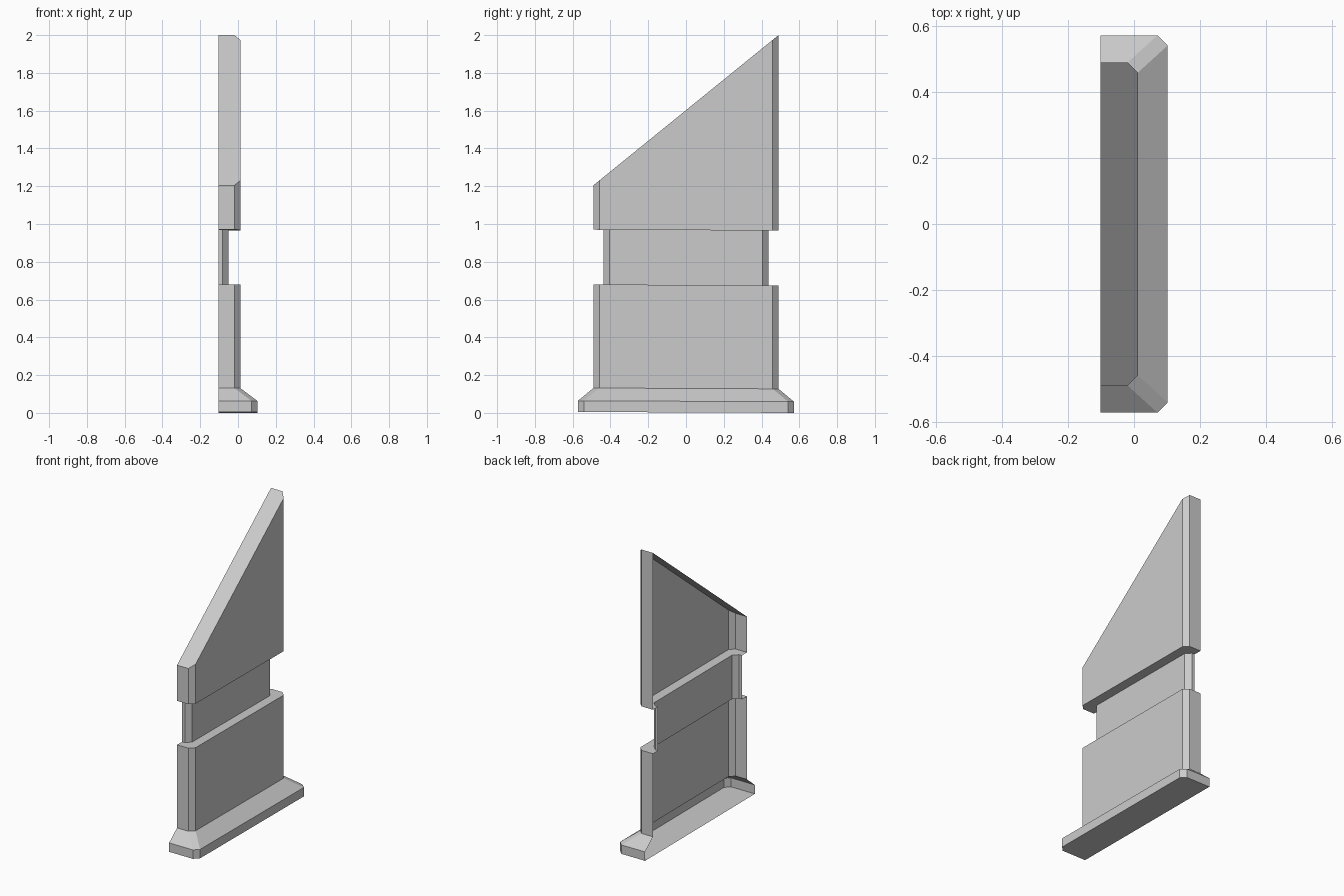
import bpy
import bmesh

if "Cube" in bpy.data.objects:
    bpy.data.objects.remove(bpy.data.objects["Cube"])

BACK, CH = -0.102, 0.031   # open back plane, corner chamfer


def outline(half_y, front_x):
    # Open plan outline, chamfered at both front corners
    side = [(BACK, half_y), (front_x - CH, half_y), (front_x, half_y - CH)]
    return [(x, -y) for x, y in side] + side[::-1]


def level(y, z):
    # Courses drop very slightly toward +y
    return z - 0.0044 * (y + 0.572)


def slope(y, z):
    # Raked top edge
    return 1.205 + (y + 0.49) * (2.0 - 1.205) / 0.98


# Stacked sections: half width, front face x, height, height function
sections = [
    (0.572, 0.102, 0.005, level),    # plinth bottom
    (0.572, 0.102, 0.064, level),    # plinth top
    (0.490, 0.012, 0.132, level),    # bevel into lower panel
    (0.490, 0.012, 0.680, level),    # lower ledge
    (0.437, -0.051, 0.680, level),   # recessed band
    (0.437, -0.051, 0.970, level),
    (0.490, 0.012, 0.970, level),    # upper panel
    (0.490, 0.012, 0.0, slope),      # raked top
]

bm = bmesh.new()
rings = []
for half_y, front_x, z, height in sections:
    rings.append([bm.verts.new((x, y, height(y, z)))
                  for x, y in outline(half_y, front_x)])

# Walls between sections; the back stays open
for low, high in zip(rings, rings[1:]):
    for i in range(len(low) - 1):
        bm.faces.new((low[i], low[i + 1], high[i + 1], high[i]))

# Underside and raked cap
bm.faces.new(rings[0][::-1])
bm.faces.new(rings[-1])

mesh = bpy.data.meshes.new("wall_pillar_shell")
bm.to_mesh(mesh)
bm.free()
pillar = bpy.data.objects.new("wall_pillar_shell", mesh)
bpy.context.collection.objects.link(pillar)
